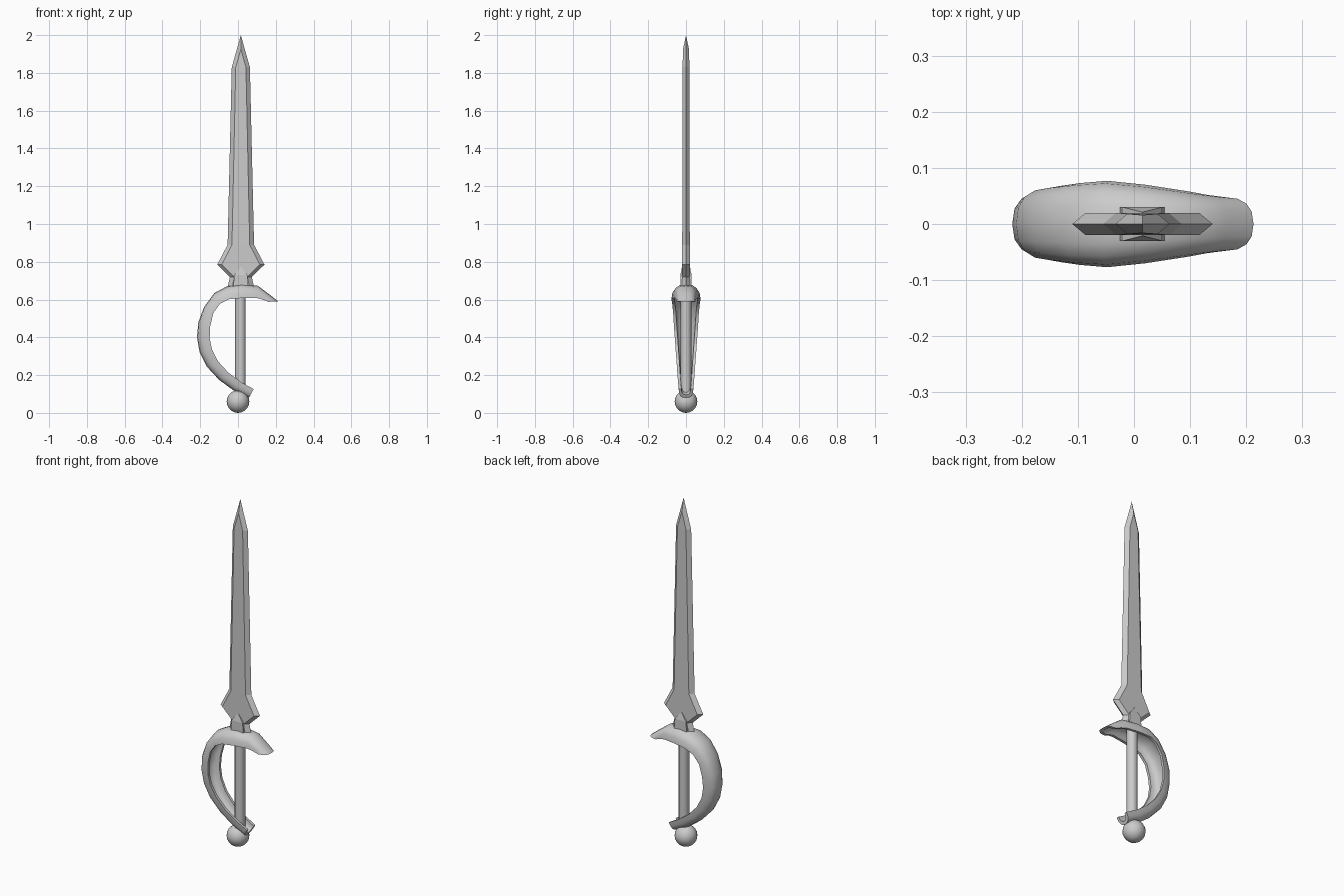
import bpy, bmesh, math

if "Cube" in bpy.data.objects:
    bpy.data.objects.remove(bpy.data.objects["Cube"])

CX = 0.015  # blade and grip axis


def loft(name, rings, smooth=None):
    """Skin a list of closed vertex rings and cap both ends."""
    bm = bmesh.new()
    loops = [[bm.verts.new(p) for p in ring] for ring in rings]
    n = len(loops[0])
    for a, b in zip(loops, loops[1:]):
        for i in range(n):
            j = (i + 1) % n
            bm.faces.new((a[i], a[j], b[j], b[i]))
    # strip caps: each vertex is paired with its opposite across the ring
    for r in (loops[0], loops[-1]):
        for i in range(n // 2 - 1):
            bm.faces.new((r[i], r[i + 1], r[n - 2 - i], r[n - 1 - i]))
    bmesh.ops.remove_doubles(bm, verts=bm.verts, dist=0.0005)
    bmesh.ops.recalc_face_normals(bm, faces=bm.faces)
    me = bpy.data.meshes.new(name)
    bm.to_mesh(me)
    bm.free()
    ob = bpy.data.objects.new(name, me)
    bpy.context.collection.objects.link(ob)
    if smooth:
        shade(ob, smooth)
    return ob


def shade(ob, angle):
    bpy.ops.object.select_all(action='DESELECT')
    ob.select_set(True)
    bpy.context.view_layer.objects.active = ob
    bpy.ops.object.shade_smooth_by_angle(angle=math.radians(angle))


# Blade: height, half width, half width of the flat panel, half thickness
blade = [(0.665, 0.070, 0.046, 0.020), (0.72, 0.058, 0.034, 0.020),
         (0.785, 0.125, 0.101, 0.020), (0.89, 0.070, 0.047, 0.020),
         (1.83, 0.048, 0.027, 0.018), (1.925, 0.021, 0.0, 0.016),
         (2.0, 0.0, 0.0, 0.0)]
loft("blade", [[(CX - w, 0, z), (CX - p, -t, z), (CX + p, -t, z),
                (CX + w, 0, z), (CX + p, t, z), (CX - p, t, z)]
               for z, w, p, t in blade])

# Pointed collar clasping the blade root
collar = [(0.655, 0.041, 0.030), (0.73, 0.035, 0.030), (0.775, 0.0, 0.021)]
loft("blade_collar", [[(CX - w, -t, z), (CX + w, -t, z),
                       (CX + w, t, z), (CX - w, t, z)] for z, w, t in collar])

# Knuckle guard: outer spine x, z, then rim x, z, then half width
guard = [(0.213, 0.59, 0.160, 0.588, 0.048), (0.165, 0.628, 0.130, 0.600, 0.052),
         (0.105, 0.673, 0.098, 0.608, 0.058), (0.02, 0.681, 0.02, 0.608, 0.070),
         (-0.055, 0.672, -0.048, 0.602, 0.077), (-0.125, 0.635, -0.095, 0.578, 0.073),
         (-0.180, 0.560, -0.130, 0.530, 0.068), (-0.210, 0.480, -0.147, 0.460, 0.064),
         (-0.217, 0.400, -0.150, 0.395, 0.059), (-0.203, 0.320, -0.138, 0.335, 0.055),
         (-0.165, 0.245, -0.105, 0.272, 0.050), (-0.100, 0.175, -0.050, 0.212, 0.046),
         (-0.025, 0.120, 0.018, 0.162, 0.042), (0.058, 0.080, 0.083, 0.126, 0.039)]
STEPS = 8


def guard_ring(ox, oz, rx, rz, w):
    ring = []
    for width, depth, order in ((w, 1.0, range(STEPS + 1)),
                                (w - 0.015, 0.66, range(STEPS, -1, -1))):
        for i in order:
            a = math.pi * i / STEPS
            s = depth * math.sin(a) ** 0.8
            c = math.copysign(abs(math.cos(a)) ** 0.8, math.cos(a))
            ring.append((rx + (ox - rx) * s, width * c, rz + (oz - rz) * s))
    return ring


loft("knuckle_guard", [guard_ring(*g) for g in guard], 40)

# Grip
bpy.ops.mesh.primitive_cylinder_add(vertices=12, radius=0.028, depth=0.58,
                                    location=(CX - 0.002, 0, 0.37))
bpy.context.object.name = "grip"
shade(bpy.context.object, 40)

# Pommel
bpy.ops.mesh.primitive_uv_sphere_add(segments=16, ring_count=10, radius=0.06,
                                     location=(0, 0, 0.06))
bpy.context.object.name = "pommel"
shade(bpy.context.object, 50)
